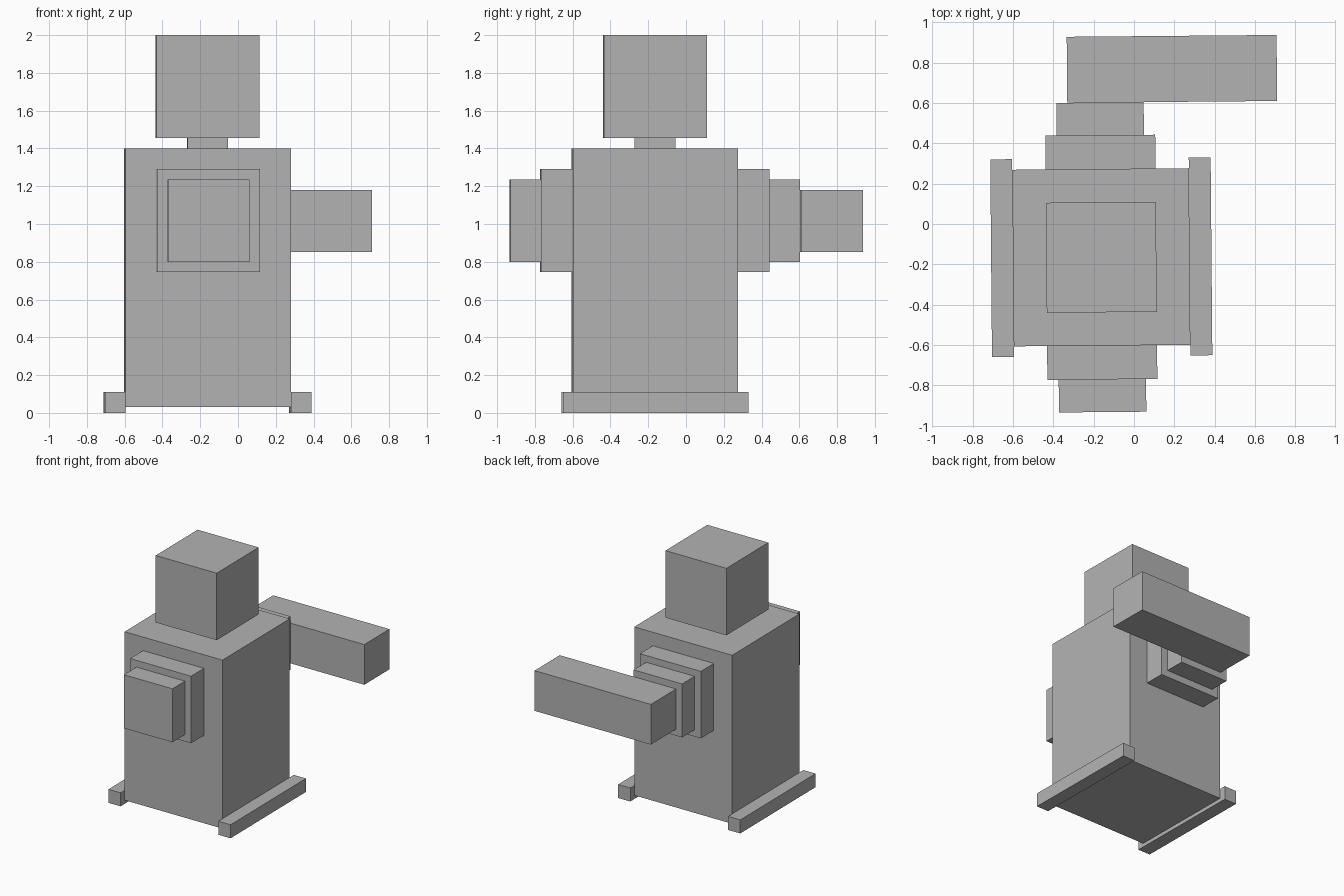
import bpy
import math
from mathutils import Matrix

cube = bpy.data.objects.get("Cube")
if cube:
    bpy.data.objects.remove(cube, do_unlink=True)

# Single flat grey
grey = bpy.data.materials.new("plain grey")
grey.use_nodes = True
colour = (0.45, 0.45, 0.45, 1)
grey.diffuse_color = colour
grey.node_tree.nodes["Principled BSDF"].inputs["Base Color"].default_value = colour

# The figure stands off-centre with a slight turn
placement = Matrix.Translation((-0.162, -0.165, 0)) @ Matrix.Rotation(math.radians(0.5), 4, "Z")


def box(name, x, y, z):
    """Box spanning the given (low, high) ranges, relative to the body axis."""
    spans = (x, y, z)
    bpy.ops.mesh.primitive_cube_add(size=1)
    part = bpy.context.object
    part.name = name
    centre = [(low + high) / 2 for low, high in spans]
    size = [high - low for low, high in spans]
    part.data.transform(Matrix.Translation(centre) @ Matrix.Diagonal((*size, 1)))
    part.matrix_world = placement
    part.data.materials.append(grey)


def centred(width):
    return (-width / 2, width / 2)


# Body, neck and head
body = 0.875
box("body", centred(body), centred(body), (0.03, 1.4))
box("neck", centred(0.215), centred(0.215), (1.4, 1.455))
box("head", centred(0.545), centred(0.545), (1.455, 2.0))

# Stepped shoulders on the front and back, foot rails on the sides
inner, step, outer = body / 2, 0.605, 0.767
for side, end, flank in ((-1, "front", "right"), (1, "back", "left")):
    box(end + "_shoulder", centred(0.545), sorted((side * inner, side * step)), (0.745, 1.29))
    box(end + "_shoulder_cap", centred(0.433), sorted((side * step, side * outer)), (0.80, 1.235))
    box(flank + "_foot", sorted((side * inner, side * 0.546)), centred(0.98), (0, 0.11))

# Single arm reaching to the left from the back shoulder
box("arm", (-0.162, 0.878), (outer, 1.094), (0.853, 1.18))
